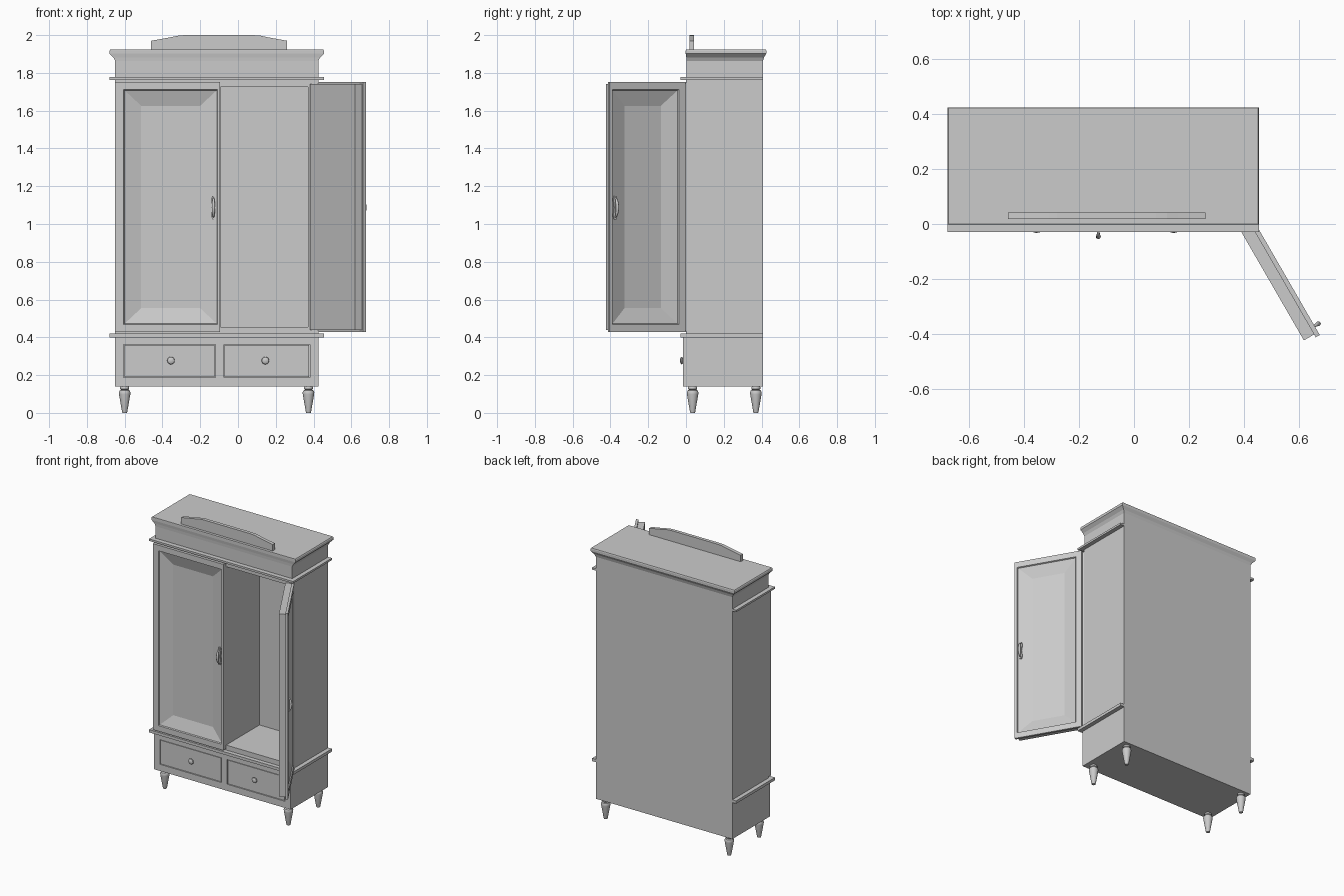
import bpy, bmesh, math
from mathutils import Matrix, Vector

if "Cube" in bpy.data.objects:
    bpy.data.objects.remove(bpy.data.objects["Cube"])

XL, XR, XC = -0.65, 0.425, -0.1125   # carcass sides and centre line


def finish(name, bm, smooth=False):
    bmesh.ops.recalc_face_normals(bm, faces=bm.faces)
    me = bpy.data.meshes.new(name)
    bm.to_mesh(me)
    bm.free()
    ob = bpy.data.objects.new(name, me)
    bpy.context.collection.objects.link(ob)
    if smooth:
        bpy.ops.object.select_all(action='DESELECT')
        ob.select_set(True)
        bpy.context.view_layer.objects.active = ob
        bpy.ops.object.shade_smooth_by_angle(angle=math.radians(40))
    return ob


def loft(name, rings, smooth=False, mat=None):
    """Skin a list of equal-length point loops and cap both ends."""
    bm = bmesh.new()
    loops = [[bm.verts.new(p) for p in r] for r in rings]
    n = len(loops[0])
    for a, b in zip(loops, loops[1:]):
        for i in range(n):
            j = (i + 1) % n
            bm.faces.new((a[i], a[j], b[j], b[i]))
    bm.faces.new(loops[0])
    bm.faces.new(loops[-1])
    if mat:
        bm.transform(mat)
    return finish(name, bm, smooth)


def box(name, x0, x1, y0, y1, z0, z1):
    return loft(name, [[(x0, y0, z), (x1, y0, z), (x1, y1, z), (x0, y1, z)] for z in (z0, z1)])


def lathe(name, profile, mat, n=24):
    rings = [[(r * math.cos(2 * math.pi * i / n), r * math.sin(2 * math.pi * i / n), z)
              for i in range(n)] for r, z in profile]
    return loft(name, rings, True, mat)


# turned feet
foot = [(.012, 0), (.014, .006), (.030, .098), (.031, .108), (.027, .118),
        (.019, .122), (.024, .127), (.024, .135), (.020, .141)]
for x in (-.60, .373):
    for y in (.035, .37):
        lathe("foot", foot, Matrix.Translation((x, y, 0)))

# drawer base with face frame, drawer fronts and knobs
box("base", XL, XR, 0, .407, .14, .40)
for z0, z1 in ((.14, .187), (.363, .40)):
    box("base_rail", XL, XR, -.015, 0, z0, z1)
for x0, x1 in ((XL, -.605), (-.12, -.075), (.38, XR)):
    box("base_stile", x0, x1, -.015, 0, .187, .363)
for x0, x1, kx in ((-.605, -.12, -.355), (-.075, .38, .145)):
    box("drawer_front", x0 + .004, x1 - .004, -.013, 0, .191, .359)
    knob = [(.010, .012), (.010, .016), (.017, .018), (.020, .022), (.018, .027), (.010, .031), (.003, .032)]
    lathe("drawer_knob", knob, Matrix.Translation((kx, 0, .277)) @ Matrix.Rotation(math.pi / 2, 4, 'X'))

# carcass boards
box("left_side", XL, XL + .055, 0, .407, .42, 1.765)
box("right_side", XR - .055, XR, 0, .407, .42, 1.765)
box("back_panel", XL + .055, XR - .055, .375, .407, .42, 1.765)
box("cabinet_floor", XL + .055, XR - .055, 0, .375, .42, .455)
box("cabinet_ceiling", XL + .055, XR - .055, 0, .375, 1.725, 1.765)
box("divider", -.13, -.0935, 0, .375, .455, 1.725)

# waist mouldings
for z0, z1 in ((.40, .42), (1.763, 1.777)):
    box("moulding", XL - .03, XR + .03, -.03, .407, z0, z1)

# frieze and flared cornice
steps = [(1.777, 0), (1.862, 0), (1.870, .004), (1.882, .010), (1.897, .025),
         (1.902, .030), (1.918, .030), (1.924, .026)]
loft("cornice", [[(XL - o, .003 - .15 * o, z), (XR + o, .003 - .15 * o, z),
                  (XR + o, .407 + .6 * o, z), (XL - o, .407 + .6 * o, z)] for z, o in steps])

# crest board
crest = [(-.46, 1.92), (-.46, 1.97), (-.36, 1.988), (-.31, 1.998), (-.28, 2.0),
         (.08, 2.0), (.12, 1.997), (.16, 1.988), (.26, 1.97), (.26, 1.92)]
loft("crest", [[(x, y, z) for x, z in crest] for y in (.018, .042)])


def door(side, mat, back, lip, panel, lip_w, handle_u):
    """Rebated door with a recessed bevelled panel; local u = width, w = outward, z = up."""
    def ring(u, z, w):
        return [(u[0], w, z[0]), (u[1], w, z[0]), (u[1], w, z[1]), (u[0], w, z[1])]
    zb, zl, zp = (.44, 1.74), (.428, 1.752), (.468, 1.712)

    def inset(r, d):
        return (r[0] + d, r[1] - d)
    loft(side + "_door", [
        ring(back, zb, 0), ring(back, zb, lip_w), ring(lip, zl, lip_w), ring(lip, zl, .06),
        ring(panel, zp, .06), ring(inset(panel, .004), inset(zp, .004), .052),
        ring(inset(panel, .092), inset(zp, .086), .026)], mat=mat)
    # bowed pull handle with flat mounting plate
    rings = []
    for i in range(17):
        t = i / 16
        a = math.pi * t
        c = Vector((handle_u, .052 + .024 * math.sin(a), 1.087 - .05 * math.cos(a)))
        rad = .004 + .005 * math.sin(a) ** 2
        nrm = Vector((0, math.sin(a), -math.cos(a)))
        rings.append([c + rad * (math.cos(k * math.pi / 5) * Vector((1, 0, 0)) +
                                 math.sin(k * math.pi / 5) * nrm) for k in range(10)])
    loft(side + "_handle", rings, True, mat)
    plate = [(-.006, -.062), (.006, -.062), (.012, -.045), (.006, 0), (.012, .045),
             (.006, .062), (-.006, .062), (-.012, .045), (-.006, 0), (-.012, -.045)]
    loft(side + "_handle_plate", [[(handle_u + u, w, 1.087 + z) for u, z in plate]
                                  for w in (.040, .055)], mat=mat)


def frame(ox, oy, u, n):
    return Matrix(((u[0], n[0], 0, ox), (u[1], n[1], 0, oy), (0, 0, 1, 0), (0, 0, 0, 1)))


# closed left door, open right door
door("left", frame(0, .03, (1, 0), (0, -1)), (-.60, -.10), (XL, -.095),
     (-.605, -.108), .03, -.130)
a = math.radians(60)
door("right", frame(.38, -.01, (math.cos(a), -math.sin(a)), (math.sin(a), math.cos(a))),
     (0, .478), (.025, .490), (.065, .472), .043, .452)
